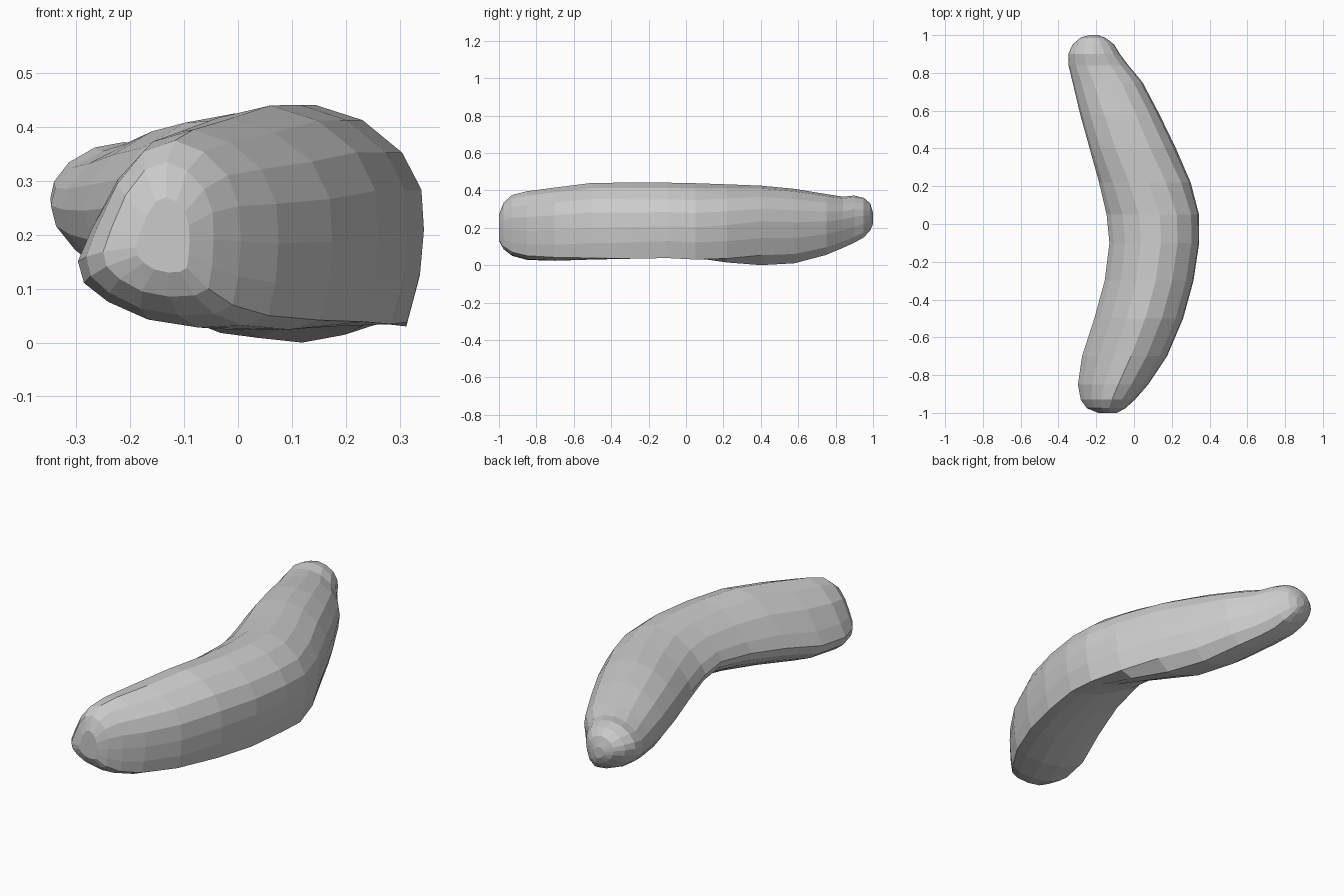
import bpy, bmesh

# Stations along the body: y, left x, right x, bottom z, top z
STATIONS = [
    (-1.00, -0.19, -0.09, 0.13, 0.27),
    (-0.975, -0.25, -0.045, 0.085, 0.335),
    (-0.93, -0.282, 0.005, 0.05, 0.375),
    (-0.85, -0.297, 0.075, 0.028, 0.395),
    (-0.70, -0.275, 0.175, 0.02, 0.415),
    (-0.50, -0.21, 0.26, 0.024, 0.44),
    (-0.30, -0.155, 0.315, 0.028, 0.441),
    (-0.10, -0.13, 0.345, 0.038, 0.441),
    (0.05, -0.145, 0.344, 0.03, 0.438),
    (0.22, -0.185, 0.30, 0.01, 0.432),
    (0.40, -0.235, 0.222, 0.0, 0.425),
    (0.58, -0.285, 0.135, 0.01, 0.408),
    (0.75, -0.325, 0.045, 0.055, 0.38),
    (0.84, -0.347, -0.03, 0.093, 0.366),
    (0.90, -0.348, -0.075, 0.12, 0.372),
    (0.95, -0.325, -0.105, 0.148, 0.36),
    (0.985, -0.285, -0.15, 0.185, 0.33),
    (1.00, -0.24, -0.19, 0.22, 0.28),
]

# Unit cross-sections, running from the outer side over the top
FRONT = [  # flat underside, sloped inner shoulder
    (1, -0.15), (0.98, 0.25), (0.83, 0.6), (0.52, 0.87), (0.15, 1), (-0.25, 0.88),
    (-0.6, 0.5), (-0.86, 0), (-1, -0.33), (-0.94, -0.55), (-0.7, -0.74),
    (-0.3, -0.92), (0.2, -1), (0.65, -0.98), (0.9, -0.88), (0.97, -0.55),
]
MIDDLE = [  # underside rising towards the inner side
    (1, -0.15), (0.98, 0.22), (0.83, 0.56), (0.52, 0.86), (0.15, 1), (-0.3, 0.9),
    (-0.65, 0.66), (-0.9, 0.37), (-1, 0.15), (-0.96, 0), (-0.75, -0.2),
    (-0.3, -0.5), (0.2, -0.79), (0.6, -0.96), (0.87, -1), (0.97, -0.55),
]
BACK = [  # rounded, with the inner lower side cut away
    (1, 0.1), (0.95, 0.42), (0.75, 0.72), (0.4, 0.93), (0, 1), (-0.4, 0.92),
    (-0.75, 0.7), (-0.95, 0.42), (-1, 0.18), (-0.94, -0.1), (-0.72, -0.42),
    (-0.3, -0.75), (0.2, -0.96), (0.55, -1), (0.82, -0.75), (0.95, -0.32),
]
KEYS = [(-2, FRONT), (-0.75, FRONT), (-0.15, MIDDLE), (0.05, MIDDLE), (0.4, BACK), (2, BACK)]
N = len(FRONT)


def section(y):
    """Blend the unit cross-sections along the body."""
    for (ya, a), (yb, b) in zip(KEYS, KEYS[1:]):
        if y <= yb:
            t = (y - ya) / (yb - ya)
            return [(p[0] + (q[0] - p[0]) * t, p[1] + (q[1] - p[1]) * t)
                    for p, q in zip(a, b)]


# Curved body lofted through the stations
bm = bmesh.new()
rings = []
for y, x0, x1, z0, z1 in STATIONS:
    rings.append([bm.verts.new((
        (x0 + x1) / 2 + u * (x1 - x0) / 2, y,
        (z0 + z1) / 2 + v * (z1 - z0) / 2)) for u, v in section(y)])
for a, b in zip(rings, rings[1:]):
    for i in range(N):
        j = (i + 1) % N
        bm.faces.new((a[i], a[j], b[j], b[i]))

# Closed ends
bm.faces.new(rings[0][::-1])
bm.faces.new(rings[-1])
bmesh.ops.recalc_face_normals(bm, faces=bm.faces[:])

mesh = bpy.data.meshes.new("curved_body")
bm.to_mesh(mesh)
bm.free()
body = bpy.data.objects.new("curved_body", mesh)
bpy.context.collection.objects.link(body)
